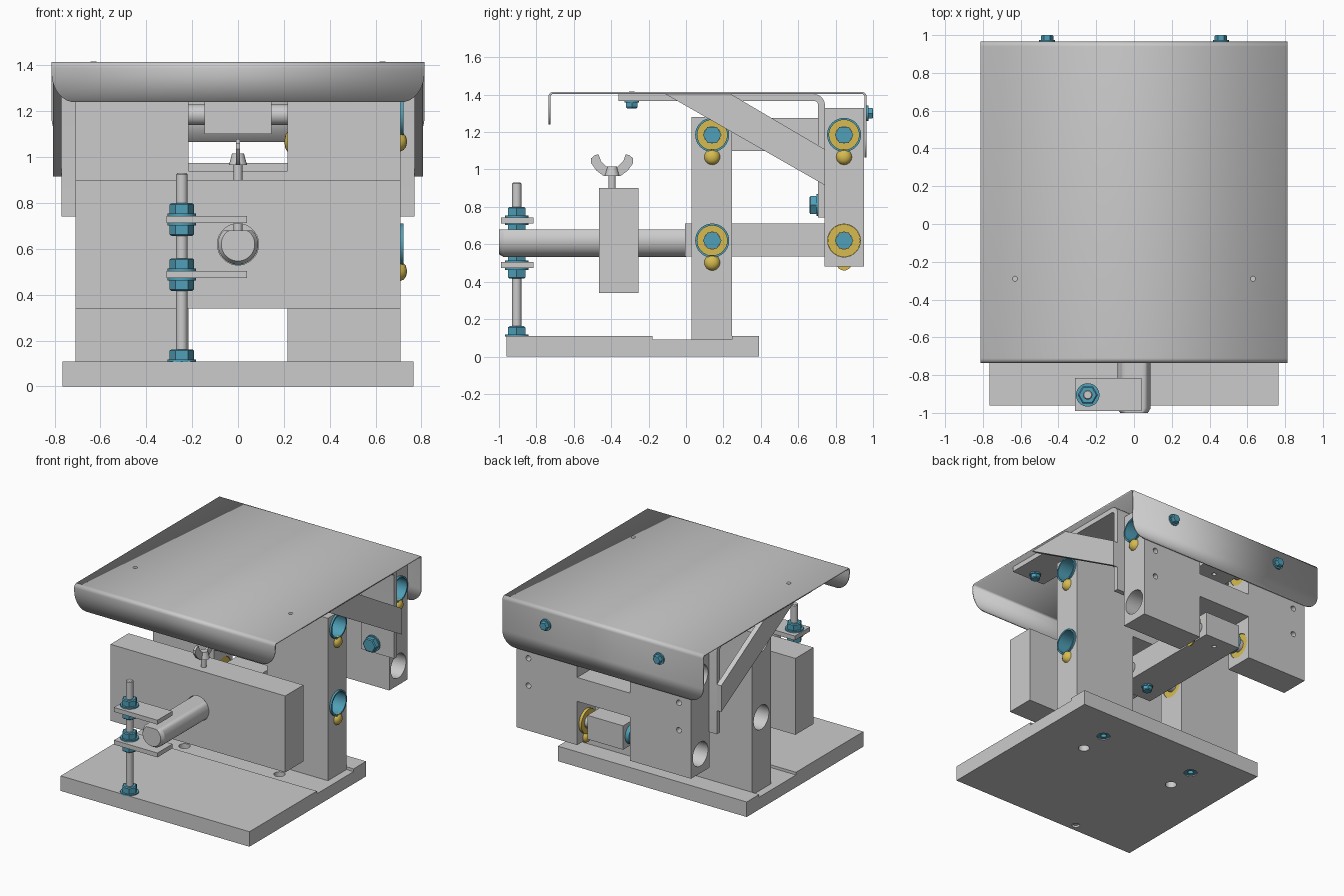
import bpy, bmesh, math
from mathutils import Vector

if "Cube" in bpy.data.objects:
    bpy.data.objects.remove(bpy.data.objects["Cube"])


def material(name, col):
    m = bpy.data.materials.new(name)
    m.diffuse_color = (*col, 1)
    m.use_nodes = True
    m.node_tree.nodes["Principled BSDF"].inputs["Base Color"].default_value = m.diffuse_color
    return m


BLUE = material("blue_fastener", (0.08, 0.35, 0.48))
GOLD = material("brass", (0.68, 0.5, 0.08))
X, Y, Z = Vector((1, 0, 0)), Vector((0, 1, 0)), Vector((0, 0, 1))


def finish(name, bm, mat=None):
    bmesh.ops.recalc_face_normals(bm, faces=bm.faces)
    me = bpy.data.meshes.new(name)
    bm.to_mesh(me)
    bm.free()
    ob = bpy.data.objects.new(name, me)
    bpy.context.collection.objects.link(ob)
    if mat:
        me.materials.append(mat)
    return ob


def prism(name, pts, axis, a, b, mat=None):
    """Extrude a profile along x (profile y,z), y (x,z) or z (x,y)."""
    put = {'x': lambda p, q, t: (t, p, q), 'y': lambda p, q, t: (p, t, q),
           'z': lambda p, q, t: (p, q, t)}[axis]
    bm = bmesh.new()
    f = bm.faces.new([bm.verts.new(put(p, q, a)) for p, q in pts])
    r = bmesh.ops.extrude_face_region(bm, geom=[f])
    d = Vector(put(0, 0, b - a))
    bmesh.ops.translate(bm, vec=d, verts=[v for v in r['geom'] if isinstance(v, bmesh.types.BMVert)])
    return finish(name, bm, mat)


def box(name, x, y, z, mat=None):
    return prism(name, [(x[0], y[0]), (x[1], y[0]), (x[1], y[1]), (x[0], y[1])], 'z', z[0], z[1], mat)


def lathe(name, prof, at, d, mat=None, n=32, closed=False):
    """Revolve (radius, height) points about direction d from a point."""
    q, at = Vector(d).to_track_quat('Z', 'Y'), Vector(at)
    bm = bmesh.new()
    rings = [[bm.verts.new(at + q @ Vector((r * math.cos(2 * math.pi * i / n),
              r * math.sin(2 * math.pi * i / n), h))) for i in range(n)] for r, h in prof]
    pairs = list(zip(rings, rings[1:])) + ([(rings[-1], rings[0])] if closed else [])
    for a, b in pairs:
        for i in range(n):
            bm.faces.new((a[i], a[(i + 1) % n], b[(i + 1) % n], b[i]))
    if not closed:
        bm.faces.new(rings[0])
        bm.faces.new(rings[-1])
    return finish(name, bm, mat)


def rod(name, r, at, d, h, mat=None, n=32):
    return lathe(name, [(r, 0), (r, h)], at, d, mat, n)


def ring(name, r0, r1, at, d, h, mat=None):
    return lathe(name, [(r0, 0), (r1, 0), (r1, h), (r0, h)], at, d, mat, closed=True)


def cut(ob, cutters):
    bpy.context.view_layer.objects.active = ob
    for c in cutters:
        m = ob.modifiers.new("cut", 'BOOLEAN')
        m.operation, m.object, m.solver = 'DIFFERENCE', c, 'EXACT'
        bpy.ops.object.modifier_apply(modifier=m.name)
        bpy.data.objects.remove(c)


def hex_nut(name, at, d, r=0.053, h=0.045, washer=0.062):
    at, d = Vector(at), Vector(d)
    rod(name + "_washer", washer, at, d, 0.01, BLUE)
    lathe(name, [(r, 0), (r, h - 0.006), (r * 0.86, h)], at + d * 0.01, d, BLUE, 6)


# base plate with a shallow channel for the upright
base = prism("base_plate", [(-0.96, 0), (0.39, 0), (0.39, 0.11), (0.245, 0.11), (0.245, 0.09),
                            (-0.18, 0.09), (-0.18, 0.11), (-0.96, 0.11)], 'x', -0.765, 0.765)
holes = [rod("c", 0.027, (-0.245, -0.905, -0.1), Z, 0.4)]
for s in (-1, 1):
    holes += [rod("c", 0.038, (s * 0.385, -0.07, -0.1), Z, 0.4),
              rod("c", 0.045, (s * 0.385, 0.1375, -0.1), Z, 0.13)]
cut(base, holes)
for s in (-1, 1):
    ring("base_screw", 0.02, 0.044, (s * 0.385, 0.1375, 0.006), Z, 0.03, BLUE)

# fixed and moving uprights, both H shaped with pivot bores
W, S = 0.708, 0.215
pivots = []
for name, y0, y1, z0, z1, lo, hi in (("fixed_upright", 0.03, 0.245, 0.09, 1.28, 0.8, 0.94),
                                     ("moving_upright", 0.74, 0.953, 0.48, 1.33, 0.8, 0.975)):
    ob = prism(name, [(-W, z0), (-S, z0), (-S, lo), (S, lo), (S, z0), (W, z0),
                      (W, z1), (S, z1), (S, hi), (-S, hi), (-S, z1), (-W, z1)], 'y', y0, y1)
    yc = 0.14 if y0 < 0.5 else 0.845
    c = [rod("c", 0.088, (-1, yc, z), X, 2) for z in (0.62, 1.185)]
    if y0 > 0.5:
        c += [rod("c", 0.02, (s * 0.61, 0.6, z), Y, 0.5, n=16) for s in (-1, 1) for z in (0.81, 1.01)]
    cut(ob, c)
    pivots += [(yc, 0.62), (yc, 1.185)]

# pivot shafts, bearings and retaining cups
for y, z in pivots:
    rod("pivot_shaft", 0.045, (-0.29, y, z), X, 0.58)
    for s in (-1, 1):
        ring("bearing", 0.045, 0.087, (s * 0.22, y, z), X * s, 0.08, GOLD)
    rod("pivot_bolt", 0.05, (0.29, y, z), X, 0.05, BLUE, 6)
    lower_rear = y > 0.5 and z < 1
    bx = 0.215 if lower_rear else W
    d = -X if lower_rear else X
    if lower_rear:
        ring("inner_bearing_ring", 0.05, 0.088, (0.22, y, z), -X, 0.025, GOLD)
        rod("inner_washer", 0.07, (-0.147, y, z), -X, 0.03, BLUE)
    else:
        ring("bearing_cup", 0.08, 0.091, (0.5, y, z), X, 0.222, BLUE)
    lathe("retaining_screw", [(0.042, 0), (0.036, 0.014), (0.024, 0.024), (0.008, 0.028)],
          (bx, y, z - 0.118), d, GOLD, 24)
lathe("slot_screw", [(0.042, 0), (0.03, 0.008), (0.008, 0.012)], (S, 0.14, 1.067), -X, GOLD, 24)

# parallel arms
for name, y0, z in (("lower_arm", -0.005, 0.6225), ("upper_arm", 0.05, 1.1875)):
    arm = box(name, (-0.145, 0.145), (y0, 0.935), (z - 0.0875, z + 0.0875))
    cut(arm, [rod("c", 0.015, (0, 0.845, z - 0.2), Z, 0.15, n=16)])
hex_nut("arm_clamp_bolt", (0, 0.14, 0.535), -Z, 0.035, 0.03, 0.038)

# counterweight rod with a flat along its top
bar = lathe("weight_rod", [(0.073, 0), (0.088, 0.025), (0.088, 1.0)], (0, -1, 0.62), Y, n=48)
for v in bar.data.vertices:
    v.co.z = min(v.co.z, 0.68)

# counterweight and wing screw
weight = box("counterweight", (-W, W), (-0.465, -0.255), (0.34, 0.9))
cut(weight, [rod("c", 0.09, (0, -0.8, 0.62), Y, 0.8, n=48)])
wy = -0.395
rod("wing_screw_shaft", 0.019, (0, wy, 0.68), Z, 0.29, n=20)
lathe("wing_screw_hub", [(0.04, 0), (0.026, 0.05)], (0, wy, 0.965), Z, n=24)
for s in (-1, 1):
    prism("wing", [(wy + s * p, q) for p, q in ((0.01, 0.97), (0.045, 0.965), (0.085, 0.995), (0.113, 1.035),
          (0.112, 1.06), (0.09, 1.078), (0.072, 1.08), (0.06, 1.045), (0.03, 1.015), (0.01, 1.01))], 'x', -0.009, 0.009)

# travel stop: threaded post, two stop plates and lock nuts
px, py = -0.245, -0.905
lathe("stop_post", [(0.02, 0), (0.025, 0.006), (0.025, 0.914), (0.02, 0.92)], (px, py, 0.01), Z, n=24)
hex_nut("post_nut", (px, py, 0.107), Z)
for name, z in (("upper_stop", 0.712), ("lower_stop", 0.472)):
    box(name, (-0.312, 0.04), (-0.99, -0.815), (z, z + 0.032))
    hex_nut(name + "_top_nut", (px, py, z + 0.032), Z)
    hex_nut(name + "_bottom_nut", (px, py, z), -Z)

# bent platform sheet: (y, z, half width) along the section
def flange(y, z_end, z_start, w=0.813, a=0.1):
    return [(y, z_end + (z_start - z_end) * (1 - math.cos(t)), w - a * (1 - math.sin(t)))
            for t in [math.pi / 2 * i / 10 for i in range(11)]]


def bend(yc, s, r=0.025):
    return [(yc + s * r * math.cos(t), 1.39 + r * math.sin(t), 0.813)
            for t in [math.pi / 2 * i / 6 for i in range(7)]]


path = (flange(-0.735, 1.24, 1.37) + bend(-0.71, -1) + bend(0.94, 1)[::-1]
        + flange(0.965, 1.065, 1.17)[::-1])
bm = bmesh.new()
rows = [(bm.verts.new((-w, y, z)), bm.verts.new((w, y, z))) for y, z, w in path]
for a, b in zip(rows, rows[1:]):
    bm.faces.new((a[0], a[1], b[1], b[0]))
top = finish("platform", bm)
up = max(top.data.polygons, key=lambda p: p.area).normal.z
m = top.modifiers.new("thickness", 'SOLIDIFY')
m.thickness, m.offset = 0.011, (-1 if up > 0 else 1)

# angle brackets, braces and their bolts on both sides
outer = [(0.743 - 0.06 * (1 - math.cos(t)), 1.343 + 0.06 * math.sin(t))
         for t in [math.pi / 2 * i / 6 for i in range(7)]]
inner = [(0.683 + 0.024 * math.cos(t), 1.343 + 0.024 * math.sin(t))
         for t in [math.pi / 2 * i / 6 for i in range(7)]]
for s in (-1, 1):
    prism("angle_bracket", [(0.743, 0.742)] + outer + [(-0.36, 1.403), (-0.36, 1.367)]
          + inner[::-1] + [(0.707, 0.742)], 'x', s * 0.5, s * 0.77)
    prism("diagonal_brace", [(-0.11, 1.403), (0.24, 1.403), (0.743, 1.107), (0.743, 0.915)],
          'x', s * 0.77, s * 0.807)
    hex_nut("bracket_bolt", (s * 0.6, 0.707, 0.81), -Y, 0.055, 0.038, 0.058)
    hex_nut("platform_nut", (s * 0.63, -0.29, 1.367), -Z, 0.035, 0.03, 0.04)
    rod("platform_bolt", 0.014, (s * 0.63, -0.29, 1.33), Z, 0.088, n=16)
    hex_nut("platform_back_bolt", (s * 0.46, 0.965, 1.3), Y, 0.033, 0.025, 0.042)

bpy.ops.object.select_all(action='SELECT')
bpy.ops.object.shade_smooth_by_angle(angle=math.radians(30))
